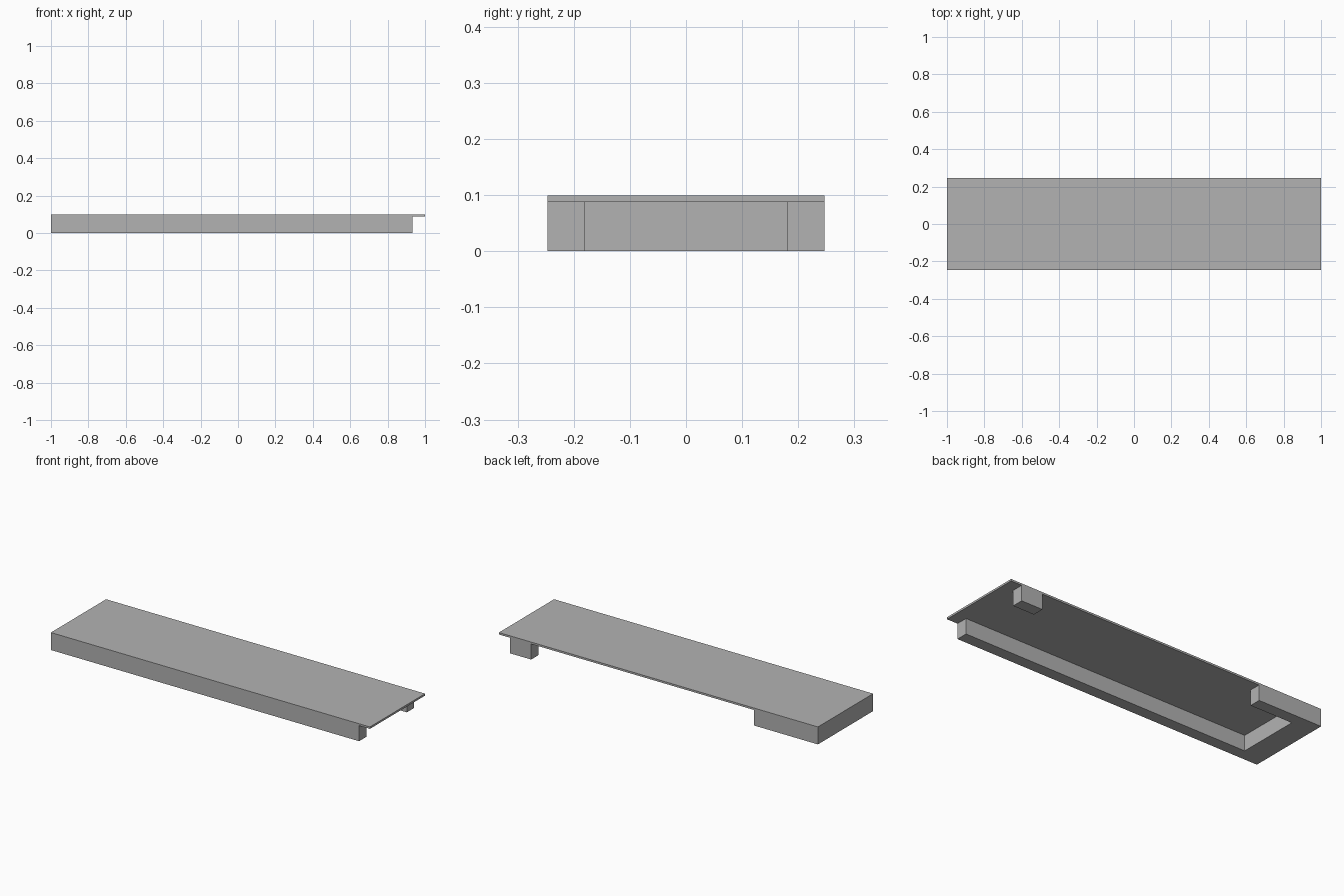
import bpy
import bmesh

cube = bpy.data.objects.get("Cube")
if cube:
    bpy.data.objects.remove(cube, do_unlink=True)

# Main dimensions
HALF_X, HALF_Y = 1.0, 0.247
TOP, DECK_BASE = 0.099, 0.088
WALL = 0.066          # thickness of the long side walls
END = 0.134           # thickness of the end wall
WALL_END = 0.932      # where the front wall and corner foot stop
INNER_Y = HALF_Y - WALL

# Single grey material
grey = bpy.data.materials.new("plain_grey")
grey.use_nodes = True
colour = (0.448, 0.448, 0.448, 1.0)
grey.diffuse_color = colour
grey.node_tree.nodes["Principled BSDF"].inputs["Base Color"].default_value = colour


def extrude_outline(name, outline, z0, z1):
    """Extrude a flat outline from z0 up to z1."""
    bm = bmesh.new()
    face = bm.faces.new([bm.verts.new((x, y, z0)) for x, y in outline])
    grown = bmesh.ops.extrude_face_region(bm, geom=[face])["geom"]
    verts = [g for g in grown if isinstance(g, bmesh.types.BMVert)]
    bmesh.ops.translate(bm, verts=verts, vec=(0, 0, z1 - z0))
    bmesh.ops.recalc_face_normals(bm, faces=bm.faces)
    mesh = bpy.data.meshes.new(name)
    bm.to_mesh(mesh)
    bm.free()
    mesh.materials.append(grey)
    obj = bpy.data.objects.new(name, mesh)
    bpy.context.collection.objects.link(obj)
    return obj


def rectangle(x0, x1, y0, y1):
    return [(x0, y0), (x1, y0), (x1, y1), (x0, y1)]


# Thin top slab
extrude_outline("deck", rectangle(-HALF_X, HALF_X, -HALF_Y, HALF_Y), DECK_BASE, TOP)

# Long front wall, end wall and short back return in one hooked outline
back_stop = -0.6
inner_x = -HALF_X + END
extrude_outline("wall_frame", [
    (-HALF_X, -HALF_Y), (WALL_END, -HALF_Y), (WALL_END, -INNER_Y),
    (inner_x, -INNER_Y), (inner_x, INNER_Y), (back_stop, INNER_Y),
    (back_stop, HALF_Y), (-HALF_X, HALF_Y),
], 0, DECK_BASE)

# Separate foot at the open back corner
extrude_outline("corner_foot", rectangle(WALL_END - END, WALL_END, INNER_Y, HALF_Y), 0, DECK_BASE)
